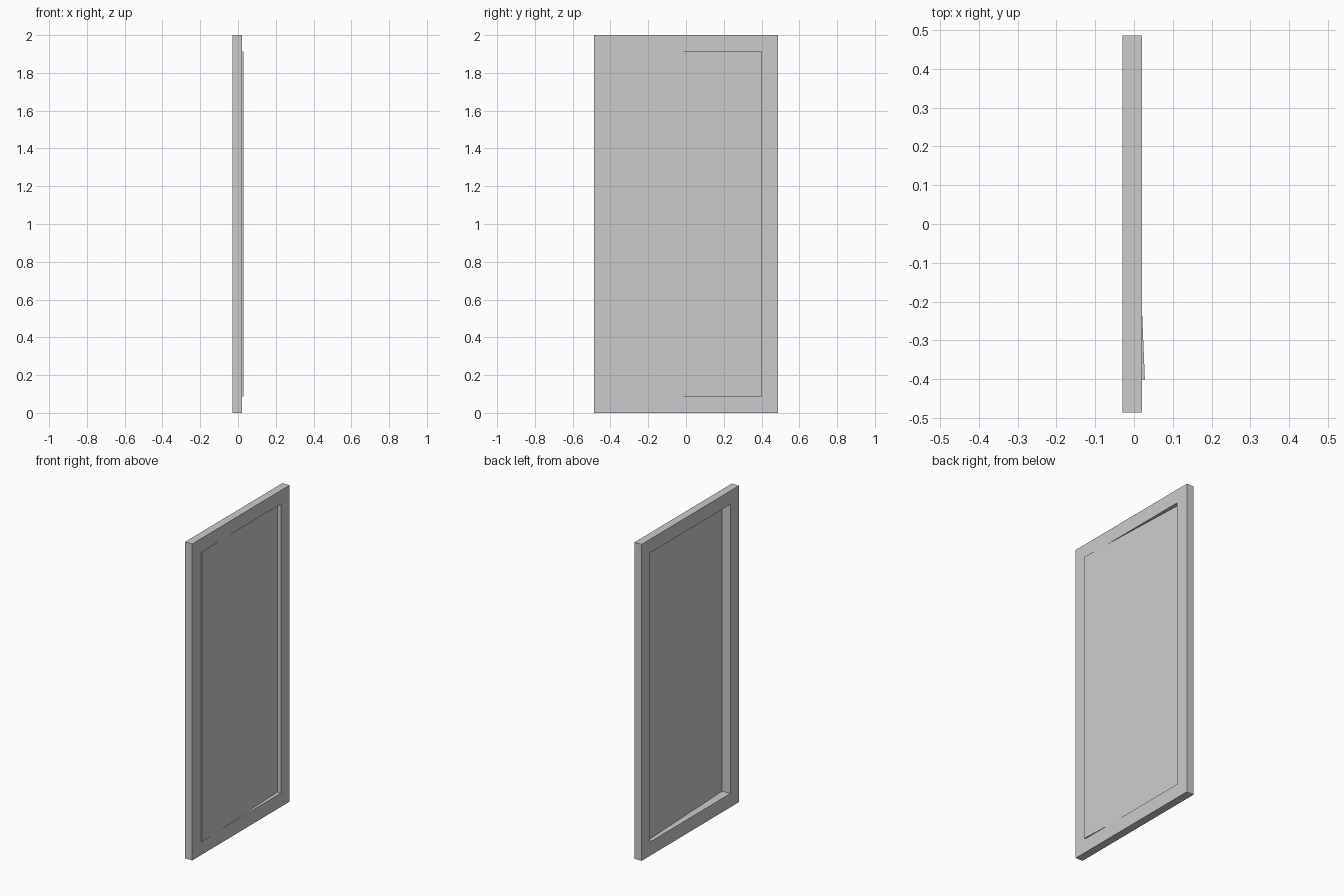
import bpy, bmesh

if "Cube" in bpy.data.objects:
    bpy.data.objects.remove(bpy.data.objects["Cube"])

HALF_W, HEIGHT = 0.486, 2.0        # outer size
BACK, FRONT = -0.03, 0.02          # frame depth along x
OPEN_W, Z0, Z1 = 0.40, 0.087, 1.914  # opening
X_NEAR, X_FAR = 0.028, -0.005      # tilted panel at y = -OPEN_W and +OPEN_W


def make_object(name, bm):
    mesh = bpy.data.meshes.new(name)
    bm.to_mesh(mesh)
    bm.free()
    obj = bpy.data.objects.new(name, mesh)
    bpy.context.collection.objects.link(obj)
    return obj


def rectangle(bm, x, w, z0, z1):
    return [bm.verts.new((x, y, z)) for y, z in ((-w, z0), (w, z0), (w, z1), (-w, z1))]


# Rectangular frame with an open centre
bm = bmesh.new()
outer_f = rectangle(bm, FRONT, HALF_W, 0, HEIGHT)
inner_f = rectangle(bm, FRONT, OPEN_W, Z0, Z1)
inner_b = rectangle(bm, BACK, OPEN_W, Z0, Z1)
outer_b = rectangle(bm, BACK, HALF_W, 0, HEIGHT)
loops = [outer_f, inner_f, inner_b, outer_b]
for a, b in zip(loops, loops[1:] + loops[:1]):
    for i in range(4):
        j = (i + 1) % 4
        bm.faces.new((a[i], a[j], b[j], b[i]))
bmesh.ops.recalc_face_normals(bm, faces=bm.faces)
make_object("frame", bm)

# Thin panel, slightly tilted inside the opening
bm = bmesh.new()
T = 0.001
profile = [(X_NEAR, -OPEN_W), (X_FAR, OPEN_W), (X_FAR - T, OPEN_W), (X_NEAR - T, -OPEN_W)]
face = bm.faces.new([bm.verts.new((x, y, Z0)) for x, y in profile])
top = bmesh.ops.extrude_face_region(bm, geom=[face])["geom"]
bmesh.ops.translate(bm, vec=(0, 0, Z1 - Z0),
                    verts=[v for v in top if isinstance(v, bmesh.types.BMVert)])
bmesh.ops.recalc_face_normals(bm, faces=bm.faces)
make_object("tilted_panel", bm)

# Narrow lip closing the gap where the panel stands proud of the frame
bm = bmesh.new()
y_cross = -OPEN_W + 2 * OPEN_W * (X_NEAR - FRONT) / (X_NEAR - X_FAR)
ends = [[bm.verts.new((x, y, z)) for x, y in
         ((FRONT, -OPEN_W), (X_NEAR, -OPEN_W), (FRONT, y_cross))] for z in (Z0, Z1)]
low, high = ends
bm.faces.new(low)
bm.faces.new(high[::-1])
bm.faces.new((low[1], low[0], high[0], high[1]))
bmesh.ops.recalc_face_normals(bm, faces=bm.faces)
make_object("panel_lip", bm)
